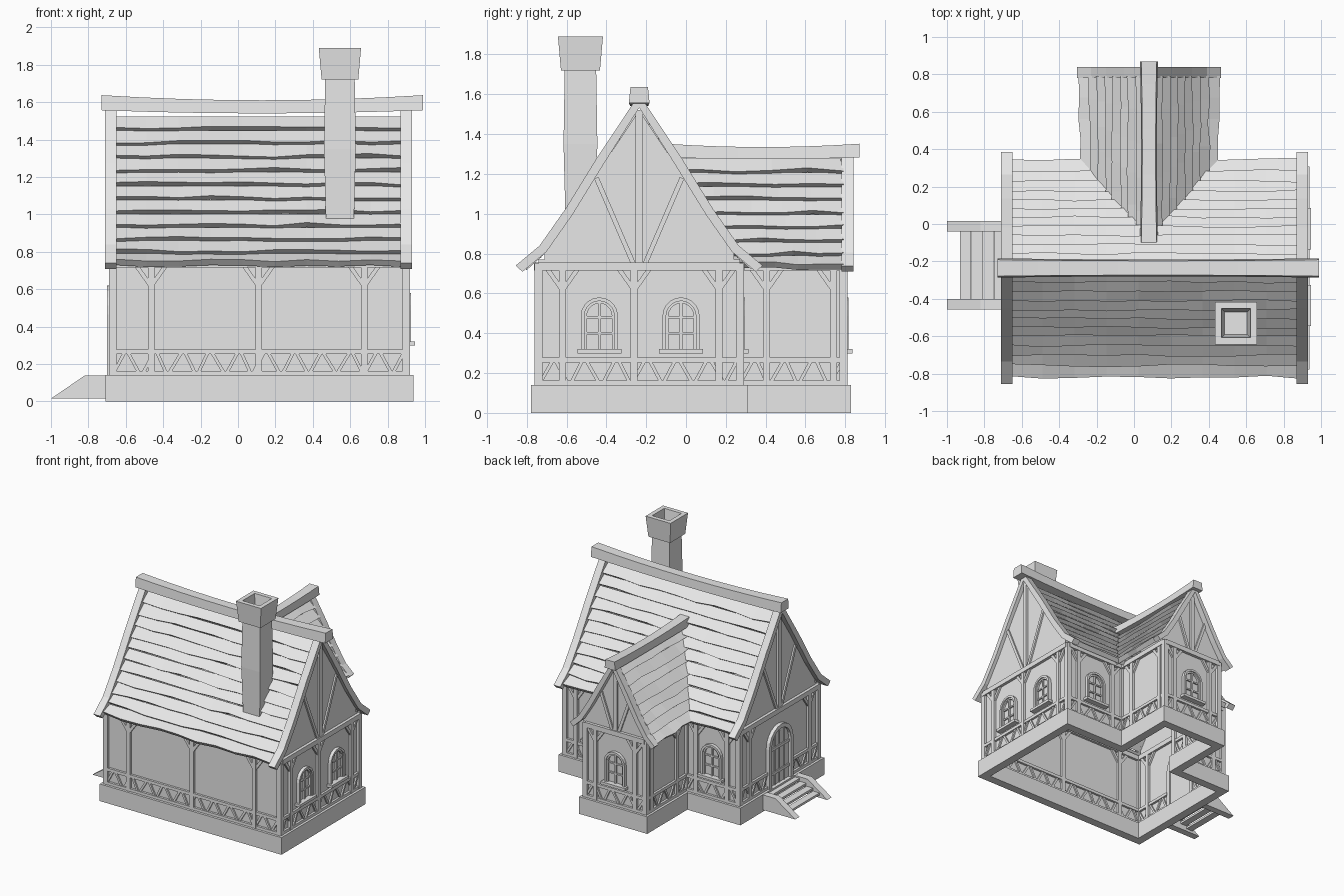
import bpy, bmesh, math, random
from mathutils import Matrix, Vector

random.seed(7)
if "Cube" in bpy.data.objects:
    bpy.data.objects.remove(bpy.data.objects["Cube"], do_unlink=True)

mat = bpy.data.materials.new("pale grey")
mat.use_nodes = True
grey = (0.8, 0.8, 0.8, 1)
mat.diffuse_color = grey
mat.node_tree.nodes["Principled BSDF"].inputs["Base Color"].default_value = grey

parts = {}


def mesh_of(part):
    return parts.setdefault(part, bmesh.new()) if part not in parts else parts[part]


def frame(x, y, turns):
    """Wall frame: u along the wall, v up, w outward."""
    return Matrix.Translation((x, y, 0)) @ Matrix.Rotation(turns * math.pi / 2, 4, 'Z')


def loft(part, M, rings):
    """Skin closed rings of (u, v, w) points and cap both ends."""
    bm = mesh_of(part)
    rows = [[bm.verts.new(M @ Vector((u, -w, v))) for u, v, w in r] for r in rings]
    for a, b in zip(rows, rows[1:]):
        for i in range(len(a)):
            j = (i + 1) % len(a)
            bm.faces.new((a[i], a[j], b[j], b[i]))
    bm.faces.new(rows[0][::-1])
    bm.faces.new(rows[-1])


def prism(part, M, outline, w0, w1):
    loft(part, M, [[(u, v, w) for u, v in outline] for w in (w0, w1)])


def bar(part, M, a, b, width, w0=-0.02, w1=0.02):
    a, b = Vector(a), Vector(b)
    t = (b - a).normalized() * width / 2
    n = Vector((-t.y, t.x))
    prism(part, M, [a - n, b - n, b + n, a + n], w0, w1)


# Wall frames, with u = 0 at the middle of each gable
FRONT, RIGHT = frame(0, -0.74, 0), frame(0.9, -0.235, 1)
LEFT, BACK = frame(-0.67, -0.235, -1), frame(0.08, 0.27, 2)
WING, WING_R, WING_L = frame(0.08, 0.79, 2), frame(0.35, 0, 1), frame(-0.19, 0, -1)

# Concave half profiles of the roofs, from ridge to eave
MAIN = [(0, 1.52), (0.183, 1.245), (0.34, 0.995), (0.475, 0.805), (0.56, 0.73)]
MAIN_EDGE = [(0, 1.6), (0.216, 1.275), (0.37, 1.025), (0.5, 0.84), (0.62, 0.74)]


def shrink(profile):
    return [(d * 0.62, 0.73 + (z - 0.73) * 0.69) for d, z in profile]


def along(profile, t):
    """Point at fraction t of the profile length."""
    pts = [Vector(p) for p in profile]
    left = t * sum((b - a).length for a, b in zip(pts, pts[1:]))
    for a, b in zip(pts, pts[1:]):
        if left <= (b - a).length + 1e-6:
            return a.lerp(b, left / (b - a).length)
        left -= (b - a).length
    return pts[-1]


def main_depth(z):
    for (d0, z0), (d1, z1) in zip(MAIN, MAIN[1:]):
        if z >= z1:
            return max(0, d0 + (d1 - d0) * (z0 - z) / (z0 - z1))
    return MAIN[-1][0]


# Overlapping wavy roof boards
def roof(part, M, profile, rows, start, end, segments):
    for side in (-1, 1):
        for i in range(rows):
            p, q = along(profile, i / rows), along(profile, (i + 1) / rows)
            t = (q - p).normalized()
            n = Vector((-t.y, t.x))
            w0, rings = start(p.y), []
            for k in range(segments + 1):
                low = q + t * random.uniform(-0.008, 0.012)
                lift = 0.034 + random.uniform(-0.004, 0.004)
                section = (p - n * 0.006, p + n * 0.004, low + n * lift, low - n * 0.006)
                w = w0 + (end - w0) * k / segments
                rings.append([(side * c.x, c.y, w) for c in section])
            loft(part, M, rings)


roof("main_roof_boards", RIGHT, MAIN, 11, lambda z: -1.56, -0.02, 9)
roof("wing_roof_boards", WING, shrink(MAIN), 8,
     lambda z: -0.235 + main_depth(z) - 0.04 - 0.79, 0, 5)


# Curved gable edge boards
def gable_edge(part, M, edge, w0, w1, thick):
    for side in (-1, 1):
        inner = [(d - thick * 0.75 if i else 0, z - thick * (0.7 if i else 1.5))
                 for i, (d, z) in enumerate(edge)]
        prism(part, M, [(side * d, z) for d, z in edge + inner[::-1]], w0, w1)


gable_edge("gable_edge_boards", RIGHT, MAIN_EDGE, -0.03, 0.03, 0.045)
gable_edge("gable_edge_boards", LEFT, MAIN_EDGE, -0.02, 0.04, 0.045)
gable_edge("wing_edge_boards", WING, shrink(MAIN_EDGE), -0.01, 0.05, 0.04)


# Sagging ridge beams
def ridge(part, M, w0, w1, z, half, tall, sag):
    rings = []
    for k in range(9):
        s = k / 4 - 1
        c = z + sag * s * s
        grow = 1 + 0.15 * s * s
        h, v = half * grow, tall / 2 * grow
        rings.append([(-h, c - v, w0 + (w1 - w0) * k / 8), (h, c - v, w0 + (w1 - w0) * k / 8),
                      (h * 0.85, c + v, w0 + (w1 - w0) * k / 8),
                      (-h * 0.85, c + v, w0 + (w1 - w0) * k / 8)])
    loft(part, M, rings)


ridge("main_ridge_beam", RIGHT, -1.63, 0.09, 1.575, 0.045, 0.07, 0.022)
ridge("wing_ridge_beam", WING, -0.89, 0.08, 1.305, 0.042, 0.06, 0.012)


# Plaster walls and stone base share one T-shaped outline
def shell(part, grow, z0, z1):
    l, r, f, b = -0.67 - grow, 0.9 + grow, -0.74 - grow, 0.27 + grow
    wl, wr, wb = -0.19 - grow, 0.35 + grow, 0.79 + grow
    plan = [(l, f), (r, f), (r, b), (wr, b), (wr, wb), (wl, wb), (wl, b), (l, b)]
    bm = mesh_of(part)
    low, high = [[bm.verts.new((x, y, z)) for x, y in plan] for z in (z0, z1)]
    for i in range(len(plan)):
        if part == "plaster_walls" and i == 3 + 10:
            continue
        j = (i + 1) % len(plan)
        bm.faces.new((low[i], low[j], high[j], high[i]))


shell("plaster_walls", 0, 0.13, 0.77)
shell("stone_base", 0.038, 0, 0.14)

for M, prof in ((RIGHT, MAIN), (LEFT, MAIN), (WING, shrink(MAIN))):
    half = prof[:4]
    outline = half + [(half[-1][0], 0.74)]
    prism("gable_walls", M, [(-d, z) for d, z in outline[:0:-1]] + outline, -0.006, 0)


# Timber framing of one wall
def framing(M, u0, u1, posts, gap=None):
    T = "wall_timbers"
    for u in [u0, u1]:
        bar(T, M, (u, 0.14), (u, 0.75), 0.04)
    for u in posts:
        bar(T, M, (u, 0.14), (u, 0.75), 0.035)
        for s in (-1, 1):
            if u0 < u + s * 0.085 < u1:
                bar(T, M, (u, 0.615), (u + s * 0.085, 0.735), 0.022, -0.015, 0.015)
    bar(T, M, (u0, 0.735), (u1, 0.735), 0.04, -0.02, 0.024)
    for a, b in ([(u0, gap[0]), (gap[1], u1)] if gap else [(u0, u1)]):
        for z in (0.15, 0.265):
            bar(T, M, (a, z), (b, z), 0.025, -0.018, 0.018)
        count = max(2, round((b - a) / 0.075))
        step = (b - a) / count
        for k in range(count):
            ends = [a + step * (k + random.uniform(0.05, 0.2)),
                    a + step * (k + random.uniform(0.8, 0.95))]
            if k % 2:
                ends.reverse()
            bar(T, M, (ends[0], 0.155), (ends[1], 0.26), 0.017, -0.012, 0.012)


framing(FRONT, -0.67, 0.9, [-0.465, 0.11, 0.675])
framing(RIGHT, -0.505, 0.505, [-0.385, -0.025, 0.4])
framing(LEFT, -0.505, 0.505, [-0.385, 0.385], (-0.15, 0.15))
framing(BACK, -0.82, -0.27, [-0.72, -0.38])
framing(BACK, 0.27, 0.75, [0.37, 0.65])
framing(WING, -0.27, 0.27, [-0.18, 0.18])
framing(WING_R, 0.27, 0.79, [0.405, 0.74])
framing(WING_L, -0.79, -0.27, [-0.74, -0.405])

# Gable timbers: king post and two slanted struts
for M, s, k in ((RIGHT, 1, 1), (LEFT, 1, 1), (WING, 0.62, 0.69)):
    bar("gable_timbers", M, (0, 0.74), (0, 0.73 + 0.79 * k), 0.036, -0.015, 0.016)
    for side in (-1, 1):
        bar("gable_timbers", M, (side * 0.03, 0.75),
            (side * 0.215 * s, 0.73 + 0.45 * k), 0.024, -0.012, 0.013)


# Arched windows and door
def arch(half, z0, top):
    spring = top - half
    arc = [(half * math.cos(a * math.pi / 10), spring + half * math.sin(a * math.pi / 10))
           for a in range(11)]
    return [(half, z0)] + arc + [(-half, z0)]


def arch_frame(part, M, u, half, z0, top, rim, depth):
    ring = arch(half, z0, top) + arch(half - rim, z0, top - rim)[::-1]
    prism(part, M, [(u + a, z) for a, z in ring], -0.01, depth)


def window(M, u):
    arch_frame("window_frames", M, u, 0.093, 0.31, 0.58, 0.018, 0.026)
    arch_frame("window_frames", M, u, 0.075, 0.32, 0.562, 0.012, 0.016)
    bar("window_sills", M, (u - 0.11, 0.31), (u + 0.11, 0.31), 0.022, -0.01, 0.045)
    bar("window_bars", M, (u, 0.32), (u, 0.555), 0.014, 0, 0.013)
    for z in (0.4, 0.48):
        bar("window_bars", M, (u - 0.066, z), (u + 0.066, z), 0.012, 0, 0.011)


for M, u in ((RIGHT, -0.2), (RIGHT, 0.21), (BACK, -0.55), (BACK, 0.51), (WING, 0)):
    window(M, u)

arch_frame("door_frame", LEFT, 0, 0.155, 0.14, 0.62, 0.032, 0.03)
prism("door", LEFT, arch(0.124, 0.14, 0.589), 0, 0.008)
for u in (-0.06, 0, 0.06):
    bar("door_planks", LEFT, (u, 0.14), (u, 0.56), 0.01, 0, 0.014)
for z in (0.24, 0.44):
    bar("door_planks", LEFT, (-0.12, z), (0.12, z), 0.022, 0, 0.018)

# Side steps: two stringers with treads between
ORIGIN = frame(0, 0, 0)
for y in (-0.428, -0.012):
    prism("step_sides", ORIGIN, [(-1, 0.015), (-0.82, 0.138), (-0.69, 0.138), (-0.69, 0.015)],
          -y - 0.028, -y + 0.028)
for k in range(4):
    x, z = -0.9 + 0.06 * k, 0.045 + 0.024 * k
    bar("step_treads", ORIGIN, (x - 0.029, z), (x + 0.029, z), 0.018, 0.03, 0.41)

# Chimney with flared, hollow cap
stack = [(0.075, 0.97), (0.085, 1.35), (0.079, 1.72), (0.098, 1.72),
         (0.113, 1.89), (0.078, 1.89), (0.06, 1.76)]
loft("chimney", frame(0.545, -0.53, 0),
     [[(-h, z, -h), (h, z, -h), (h, z, h), (-h, z, h)] for h, z in stack])

# Turn every part into an object
for name, bm in parts.items():
    if name not in ("stone_base", "plaster_walls"):
        bmesh.ops.recalc_face_normals(bm, faces=bm.faces[:])
    mesh = bpy.data.meshes.new(name)
    bm.to_mesh(mesh)
    bm.free()
    mesh.materials.append(mat)
    ob = bpy.data.objects.new(name, mesh)
    bpy.context.scene.collection.objects.link(ob)
    if name == "stone_base":
        solid = ob.modifiers.new("thickness", 'SOLIDIFY')
        solid.thickness, solid.offset, solid.use_even_offset = 0.07, -1, True
